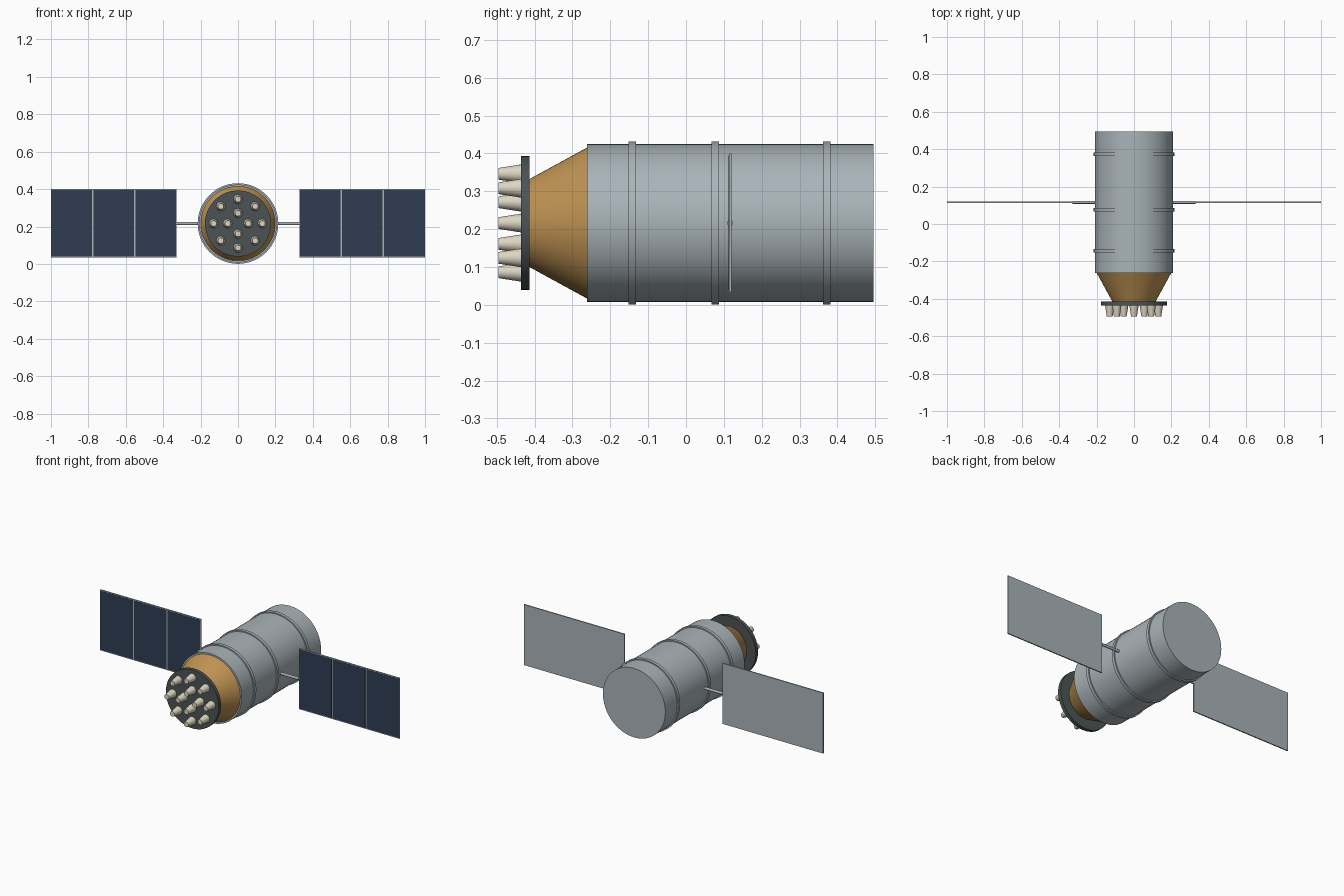
import bpy
import math
from mathutils import Matrix, Vector

if "Cube" in bpy.data.objects:
    bpy.data.objects.remove(bpy.data.objects["Cube"], do_unlink=True)

AXIS_Z = 0.216   # height of the craft's long axis
PANEL_Y = 0.116  # station of the solar wings


def material(name, rgb):
    mat = bpy.data.materials.new(name)
    mat.use_nodes = True
    mat.diffuse_color = (*rgb, 1)
    mat.node_tree.nodes["Principled BSDF"].inputs["Base Color"].default_value = (*rgb, 1)
    return mat


hull_grey = material("hull_grey", (0.40, 0.455, 0.485))
amber = material("amber_foil", (0.52, 0.29, 0.085))
dark_grey = material("dark_grey", (0.073, 0.087, 0.092))
cell_blue = material("cell_blue", (0.028, 0.047, 0.088))
cream = material("nozzle_cream", (0.72, 0.67, 0.54))


def frustum(name, start, end, r_start, r_end, mat, sides=64):
    """Round part running from start to end."""
    start, end = Vector(start), Vector(end)
    axis = end - start
    bpy.ops.mesh.primitive_cone_add(vertices=sides, radius1=r_start, radius2=r_end,
                                    depth=axis.length, location=(start + end) / 2,
                                    rotation=axis.to_track_quat('Z', 'Y').to_euler())
    obj = bpy.context.object
    obj.name = name
    obj.data.materials.append(mat)
    bpy.ops.object.shade_smooth_by_angle(angle=math.radians(35))
    return obj


def along_y(name, y0, y1, r0, r1, mat, x=0, z=AXIS_Z, sides=64):
    return frustum(name, (x, y0, z), (x, y1, z), r0, r1, mat, sides)


def box(name, low, high, mat):
    low, high = Vector(low), Vector(high)
    bpy.ops.mesh.primitive_cube_add(size=1, location=(low + high) / 2)
    obj = bpy.context.object
    obj.name = name
    obj.data.transform(Matrix.Diagonal((*(high - low), 1)))
    obj.data.materials.append(mat)
    return obj


# Hull with its raised bands
along_y("hull", -0.262, 0.495, 0.2085, 0.2085, hull_grey)
for i, y in enumerate((-0.142, 0.077, 0.372)):
    along_y(f"hull_band_{i + 1}", y - 0.0095, y + 0.0095, 0.2155, 0.2155, hull_grey)

# Tapered engine section and mounting plate
along_y("engine_cone", -0.262, -0.414, 0.199, 0.116, amber)
along_y("engine_plate", -0.436, -0.414, 0.1765, 0.1765, dark_grey)

# Engine nozzles: outer circle of eight, inner circle of four
for ring, count, radius in (("outer", 8, 0.13), ("inner", 4, 0.055)):
    for i in range(count):
        a = math.tau * i / count
        along_y(f"{ring}_nozzle_{i + 1}", -0.434, -0.495, 0.025, 0.0155, cream,
                radius * math.cos(a), AXIS_Z + radius * math.sin(a), 24)

# Solar wings: arm, backing sheet and three cell plates per side
INNER, OUTER, LOW, HIGH = 0.328, 1.0, 0.034, 0.4
PITCH = (OUTER - INNER) / 3
for side, s in (("left", 1), ("right", -1)):
    frustum(f"{side}_wing_arm", (s * 0.19, PANEL_Y, AXIS_Z), (s * INNER, PANEL_Y, AXIS_Z),
            0.008, 0.008, hull_grey, 16)
    x0, x1 = sorted((s * INNER, s * OUTER))
    box(f"{side}_wing_sheet", (x0, PANEL_Y - 0.003, LOW), (x1, PANEL_Y + 0.004, HIGH), hull_grey)
    for i in range(3):
        a, b = sorted((s * (INNER + i * PITCH + 0.004), s * (INNER + (i + 1) * PITCH - 0.004)))
        box(f"{side}_wing_cells_{i + 1}", (a, PANEL_Y - 0.004, LOW + 0.005),
            (b, PANEL_Y - 0.001, HIGH - 0.005), cell_blue)
